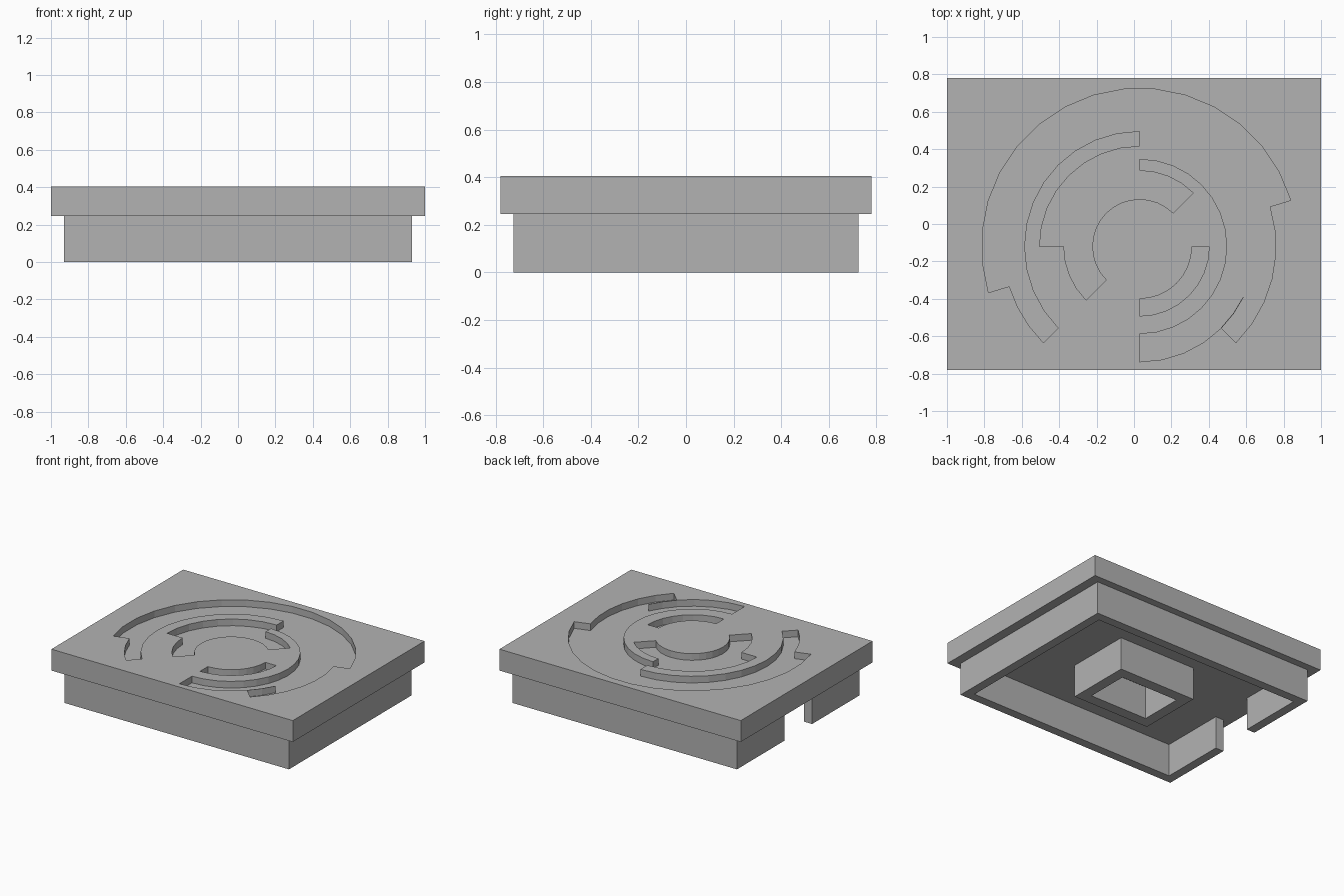
import bpy, bmesh
from math import radians, cos, sin, ceil
from mathutils import Matrix

if "Cube" in bpy.data.objects:
    bpy.data.objects.remove(bpy.data.objects["Cube"])

grey = bpy.data.materials.new("plain grey")
grey.use_nodes = True
colour = (0.45, 0.45, 0.45, 1)
grey.diffuse_color = colour
grey.node_tree.nodes["Principled BSDF"].inputs["Base Color"].default_value = colour

TOP, UNDER, DEPTH = 0.405, 0.245, 0.05
CENTRE = (0.03, -0.12)


def finish(name, bm):
    bmesh.ops.recalc_face_normals(bm, faces=bm.faces)
    mesh = bpy.data.meshes.new(name)
    bm.to_mesh(mesh)
    bm.free()
    mesh.materials.append(grey)
    ob = bpy.data.objects.new(name, mesh)
    bpy.context.collection.objects.link(ob)
    return ob


def box(name, x0, x1, y0, y1, z0, z1):
    bm = bmesh.new()
    size = Matrix.Diagonal((x1 - x0, y1 - y0, z1 - z0, 1))
    place = Matrix.Translation(((x0 + x1) / 2, (y0 + y1) / 2, (z0 + z1) / 2))
    bmesh.ops.create_cube(bm, size=1, matrix=place @ size)
    return finish(name, bm)


def arc_prism(name, arcs, z0, z1):
    """Closed outline of (radius, start, end) arcs, raised into a prism."""
    bm = bmesh.new()
    verts = []
    for r, a, b in arcs:
        n = max(1, ceil(abs(b - a) / 11.3))
        for i in range(n + 1):
            t = radians(a + (b - a) * i / n)
            verts.append(bm.verts.new((CENTRE[0] + r * cos(t), CENTRE[1] + r * sin(t), z0)))
    face = bm.faces.new(verts)
    up = bmesh.ops.extrude_face_region(bm, geom=[face])["geom"]
    bmesh.ops.translate(bm, vec=(0, 0, z1 - z0),
                        verts=[v for v in up if isinstance(v, bmesh.types.BMVert)])
    return finish(name, bm)


def cut(ob, cutter):
    cutter.hide_render = True
    mod = ob.modifiers.new("cut", "BOOLEAN")
    mod.operation, mod.solver, mod.object = "DIFFERENCE", "EXACT", cutter
    bpy.context.view_layer.objects.active = ob
    bpy.ops.object.modifier_apply(modifier=mod.name)
    bpy.data.objects.remove(cutter)


# Top slab with the winding groove and the small arc pocket
slab = box("top_slab", -1, 1, -0.78, 0.78, UNDER, TOP)
groove = [(0.845, 17, 197), (0.728, 197, 225), (0.617, 225, 90), (0.535, 90, 180),
          (0.405, 180, 225), (0.253, 225, 45), (0.405, 45, 90), (0.468, 90, -90),
          (0.617, -90, -45), (0.728, -45, 17)]
cut(slab, arc_prism("groove_cutter", groove, TOP - DEPTH, TOP + 0.1))
pocket = [(0.28, -90, 0), (0.372, 0, -90)]
cut(slab, arc_prism("pocket_cutter", pocket, TOP - DEPTH, TOP + 0.1))

# Thin upright fin standing in the groove
arc_prism("groove_fin", [(0.615, -45, -26), (0.619, -26, -45)], TOP - DEPTH, TOP)

# Hollow base with an opening in one end wall
base = box("base_walls", -0.93, 0.93, -0.725, 0.725, 0, UNDER)
cut(base, box("cavity_cutter", -0.863, 0.863, -0.658, 0.658, -0.1, 0.5))
cut(base, box("opening_cutter", -1.1, -0.7, -0.164, 0.164, -0.1, 0.5))

# Rectangular tube under the middle
tube = box("centre_tube", -0.32, 0.32, -0.245, 0.245, 0, UNDER)
cut(tube, box("tube_cutter", -0.24, 0.24, -0.163, 0.163, -0.1, 0.5))
